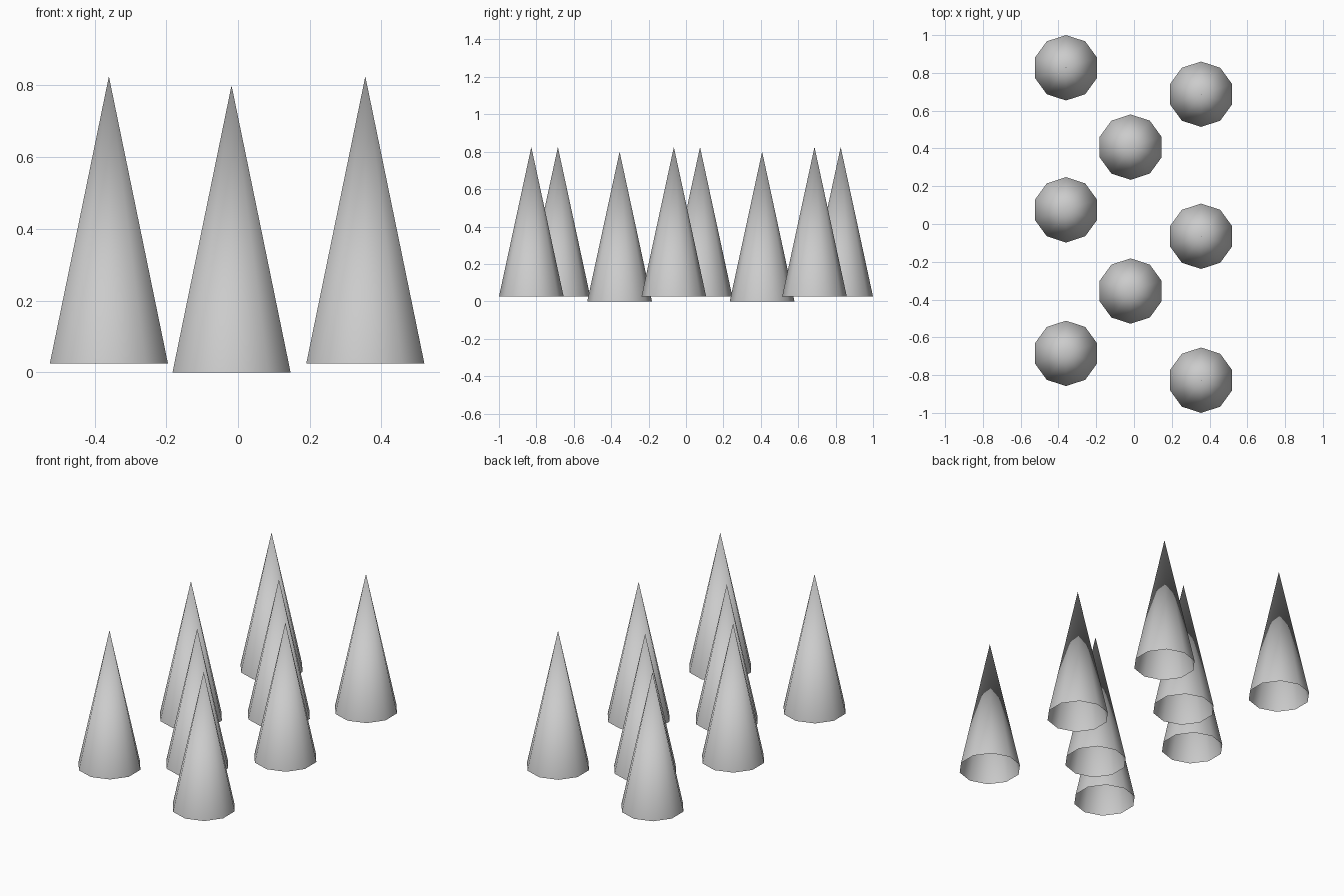
import bpy

cube = bpy.data.objects.get("Cube")
if cube:
    bpy.data.objects.remove(cube, do_unlink=True)

# Single plain grey
grey = bpy.data.materials.new("light_grey")
grey.use_nodes = True
colour = (0.6, 0.6, 0.6, 1)
grey.diffuse_color = colour
grey.node_tree.nodes["Principled BSDF"].inputs["Base Color"].default_value = colour

RADIUS, HEIGHT = 0.173, 0.8


def add_spike(name, x, y, base):
    """Open-bottomed ten-sided cone with smooth sides."""
    bpy.ops.mesh.primitive_cone_add(
        vertices=10, radius1=RADIUS, radius2=0, depth=HEIGHT,
        end_fill_type='NOTHING', location=(x, y, base + HEIGHT / 2))
    spike = bpy.context.object
    spike.name = name
    spike.data.materials.append(grey)
    bpy.ops.object.shade_smooth()


# Three staggered rows: x, base height, y positions
rows = {
    "right_spike": (-0.36, 0.025, (-0.685, 0.075, 0.827)),
    "middle_spike": (-0.018, 0, (-0.355, 0.407)),
    "left_spike": (0.355, 0.025, (-0.827, -0.065, 0.687)),
}
for name, (x, base, ys) in rows.items():
    for i, y in enumerate(ys, 1):
        add_spike(f"{name}_{i}", x, y, base)
